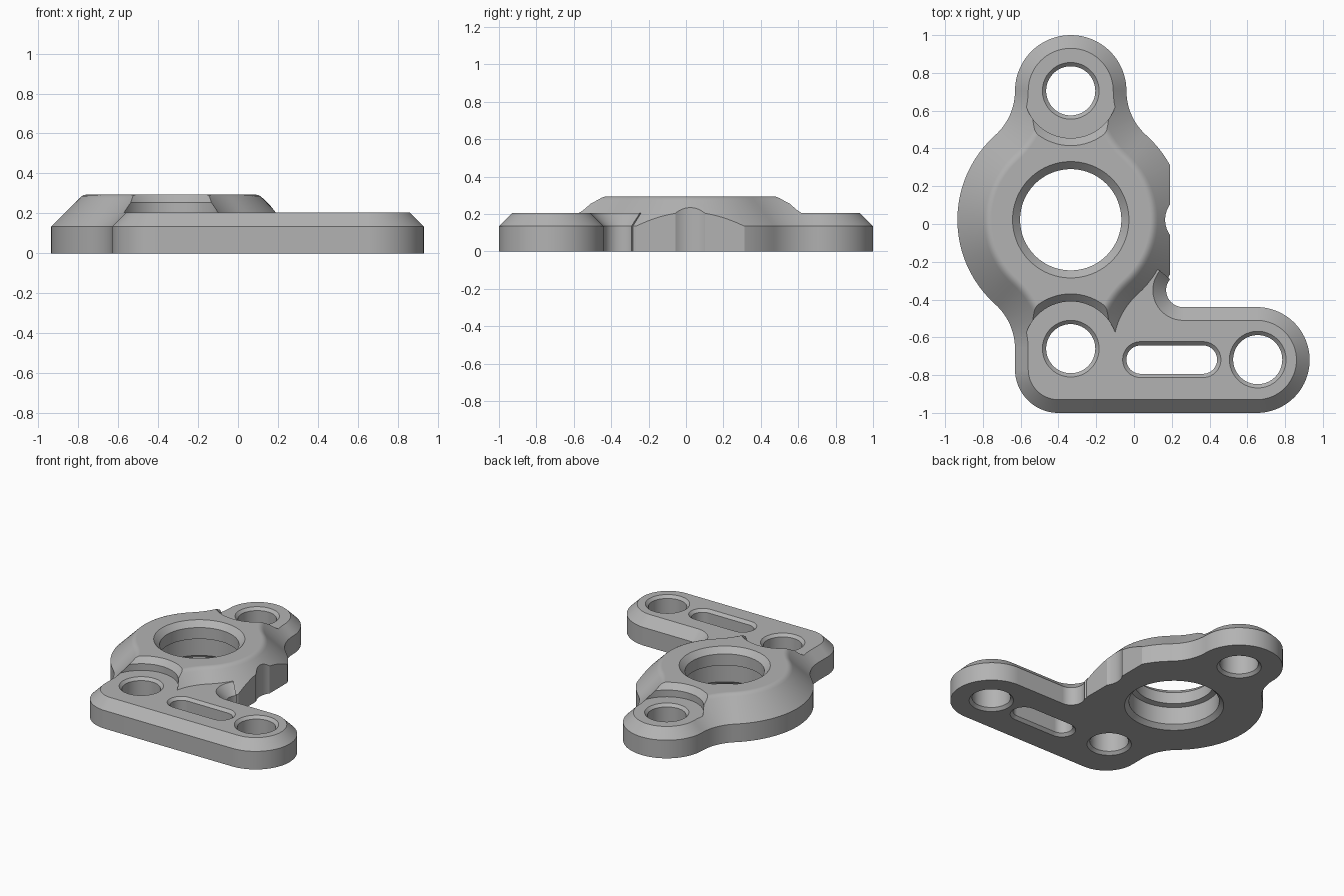
import bpy
import bmesh
from math import radians, cos, sin, atan2, degrees

old = bpy.data.objects.get("Cube")
if old:
    bpy.data.objects.remove(old, do_unlink=True)

# Material
grey = bpy.data.materials.new("satin_grey")
grey.use_nodes = True
colour = (0.45, 0.45, 0.45, 1)
grey.diffuse_color = colour
grey.node_tree.nodes["Principled BSDF"].inputs["Base Color"].default_value = colour


def outline(arcs, inset):
    """Points of a chain of arcs; an arc that runs clockwise is concave."""
    points = []
    for cx, cy, r, a0, a1 in arcs:
        radius = r - inset if a1 > a0 else r + inset
        n = max(6, int(abs(a1 - a0) / 4))
        for i in range(n + 1):
            a = radians(a0 + (a1 - a0) * i / n)
            points.append((cx + radius * cos(a), cy + radius * sin(a)))
    return points


def loft(name, arcs, levels):
    """Solid through the outline, inset by a given amount at each height."""
    bm = bmesh.new()
    rings = [[bm.verts.new((x, y, z)) for x, y in outline(arcs, inset)]
             for inset, z in levels]
    for low, high in zip(rings, rings[1:]):
        for i in range(len(low)):
            j = (i + 1) % len(low)
            bm.faces.new((low[i], low[j], high[j], high[i]))
    bm.faces.new(rings[0][::-1])
    bm.faces.new(rings[-1])
    bmesh.ops.remove_doubles(bm, verts=bm.verts, dist=0.0001)
    bmesh.ops.recalc_face_normals(bm, faces=bm.faces)
    mesh = bpy.data.meshes.new(name)
    bm.to_mesh(mesh)
    bm.free()
    mesh.materials.append(grey)
    obj = bpy.data.objects.new(name, mesh)
    bpy.context.collection.objects.link(obj)
    return obj


def combine(target, tool, operation="DIFFERENCE"):
    """Apply a boolean and discard the tool."""
    mod = target.modifiers.new("boolean", "BOOLEAN")
    mod.operation = operation
    mod.solver = "EXACT"
    mod.object = tool
    bpy.context.view_layer.objects.active = target
    bpy.ops.object.modifier_apply(modifier=mod.name)
    bpy.data.objects.remove(tool, do_unlink=True)


# Main housing: a round body with two lugs and blending fillets
CX, CY = -0.335, 0.0225
BODY, LUG, REACH = 0.6, 0.295, 0.6825
fillet = (REACH ** 2 + LUG ** 2 - BODY ** 2) / (2 * (BODY - LUG))
side = LUG + fillet
turn = degrees(atan2(REACH, side))
housing_arcs = [
    (CX, CY, BODY, -turn, turn),
    (CX + side, CY + REACH, fillet, 180 + turn, 180),
    (CX, CY + REACH, LUG, 0, 180),
    (CX - side, CY + REACH, fillet, 0, -turn),
    (CX, CY, BODY, 180 - turn, 180 + turn),
    (CX - side, CY - REACH, fillet, turn, 0),
    (CX, CY - REACH, LUG, 180, 360),
    (CX + side, CY - REACH, fillet, 180, 180 - turn),
]
bracket = loft("mounting_bracket", housing_arcs, [
    (0, 0), (0, 0.135), (0.14, 0.275), (0.152, 0.286), (0.165, 0.292), (0.18, 0.295)])

# Round seats sunk into the housing over each lug
for sign in (1, -1):
    seat = loft("lug_seat_cutter", [(CX, CY + sign * REACH, 0.25, 0, 360)],
                [(0, 0.205), (0, 0.255), (-0.08, 0.335)])
    combine(bracket, seat)

# Flat side with a shallow notch
bpy.ops.mesh.primitive_cube_add(size=1, location=(0.69, CY, 0.2), scale=(1, 2, 1))
combine(bracket, bpy.context.object)
combine(bracket, loft("notch_cutter", [(0.305, CY, 0.14, 0, 360)], [(0, -0.1), (0, 0.4)]))

# Low side arm, running under the housing
arm_arcs = [
    (-0.40, -0.77, 0.23, 180, 270),
    (0.65, -0.72, 0.28, -90, 90),
    (0.26, -0.35, 0.09, 270, 140),
    (-0.2, -0.1, 0.1, 90, 150),
    (-0.40, -0.66, 0.23, 90, 180),
]
arm = loft("side_arm", arm_arcs, [(0, 0), (0, 0.135), (0.07, 0.205)])
combine(bracket, arm, "UNION")

# Central stepped bore
combine(bracket, loft("bore_cutter", [(CX, CY, 0.268, 0, 360)], [
    (-0.117, -0.05), (-0.037, 0.03), (-0.037, 0.16), (0, 0.17), (0, 0.255), (-0.09, 0.345)]))

# Bolt holes and slot, countersunk on both faces
through = [(-0.07, -0.05), (0, 0.02), (0, 0.185), (-0.07, 0.255)]
for x, y in ((CX, CY + REACH), (CX, CY - REACH), (0.655, -0.718)):
    combine(bracket, loft("hole_cutter", [(x, y, 0.13, 0, 360)], through))
slot_arcs = [(0.365, -0.718, 0.075, -90, 90), (0.035, -0.718, 0.075, 90, 270)]
combine(bracket, loft("slot_cutter", slot_arcs, through))

# Smooth shading with crisp edges
bpy.ops.object.select_all(action="DESELECT")
bracket.select_set(True)
bpy.context.view_layer.objects.active = bracket
bpy.ops.object.shade_smooth_by_angle(angle=radians(30))
weighted = bracket.modifiers.new("weighted_normals", "WEIGHTED_NORMAL")
weighted.keep_sharp = True
